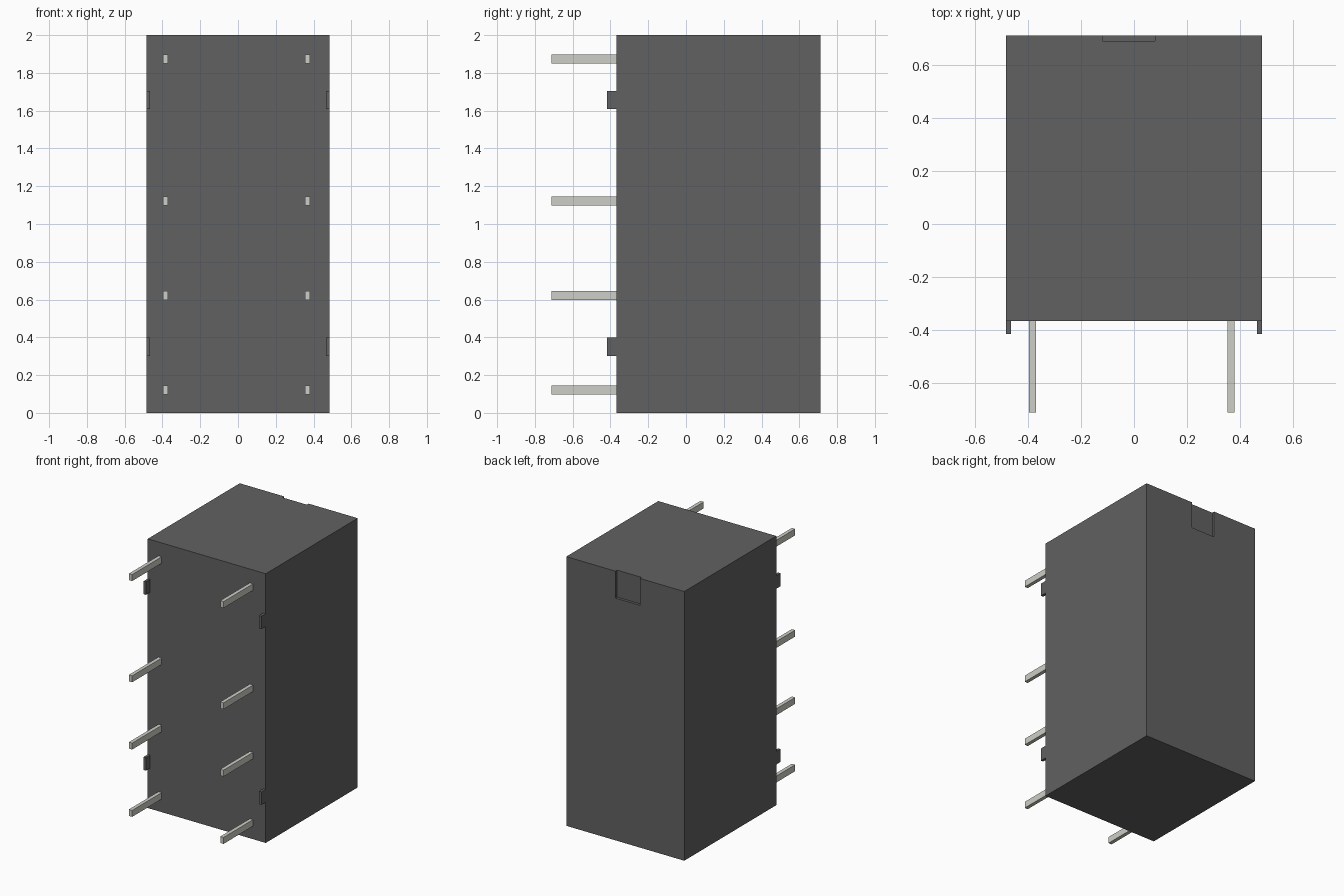
import bpy

if "Cube" in bpy.data.objects:
    bpy.data.objects.remove(bpy.data.objects["Cube"])


def material(name, colour):
    mat = bpy.data.materials.new(name)
    mat.diffuse_color = (*colour, 1)
    mat.use_nodes = True
    mat.node_tree.nodes["Principled BSDF"].inputs["Base Color"].default_value = mat.diffuse_color
    return mat


def box(name, x, y, z, mat=None):
    """Box from (min, max) ranges on each axis."""
    centre = [(a + b) / 2 for a, b in (x, y, z)]
    bpy.ops.mesh.primitive_cube_add(size=1, location=centre)
    obj = bpy.context.object
    obj.name = name
    obj.scale = [b - a for a, b in (x, y, z)]
    bpy.ops.object.transform_apply(location=False, rotation=False, scale=True)
    if mat:
        obj.data.materials.append(mat)
    return obj


plastic = material("dark_plastic", (0.12, 0.12, 0.12))
metal = material("pin_metal", (0.62, 0.62, 0.57))

HALF_X, FRONT, BACK = 0.485, -0.367, 0.713

# Housing with a shallow orientation notch at the top of the back face
housing = box("housing", (-HALF_X, HALF_X), (FRONT, BACK), (0, 2), plastic)
cutter = box("notch_cutter", (-0.12, 0.08), (BACK - 0.02, BACK + 0.1), (1.8, 2.1), plastic)
notch = housing.modifiers.new("notch", 'BOOLEAN')
notch.operation = 'DIFFERENCE'
notch.solver = 'EXACT'
notch.object = cutter
bpy.context.view_layer.objects.active = housing
bpy.ops.object.modifier_apply(modifier=notch.name)
bpy.data.objects.remove(cutter)

# Standoff tabs along both front edges
for z in (0.35, 1.656):
    for side, x in (("left", (-HALF_X, -HALF_X + 0.02)), ("right", (HALF_X - 0.02, HALF_X))):
        box(f"standoff_{side}", x, (FRONT - 0.05, FRONT), (z - 0.048, z + 0.048), plastic)

# Two rows of contact pins, slightly off-centre
for z in (0.121, 0.621, 1.121, 1.873):
    for side, x in (("left", -0.384), ("right", 0.367)):
        box(f"pin_{side}", (x - 0.0135, x + 0.0135), (-0.713, FRONT), (z - 0.024, z + 0.024), metal)
